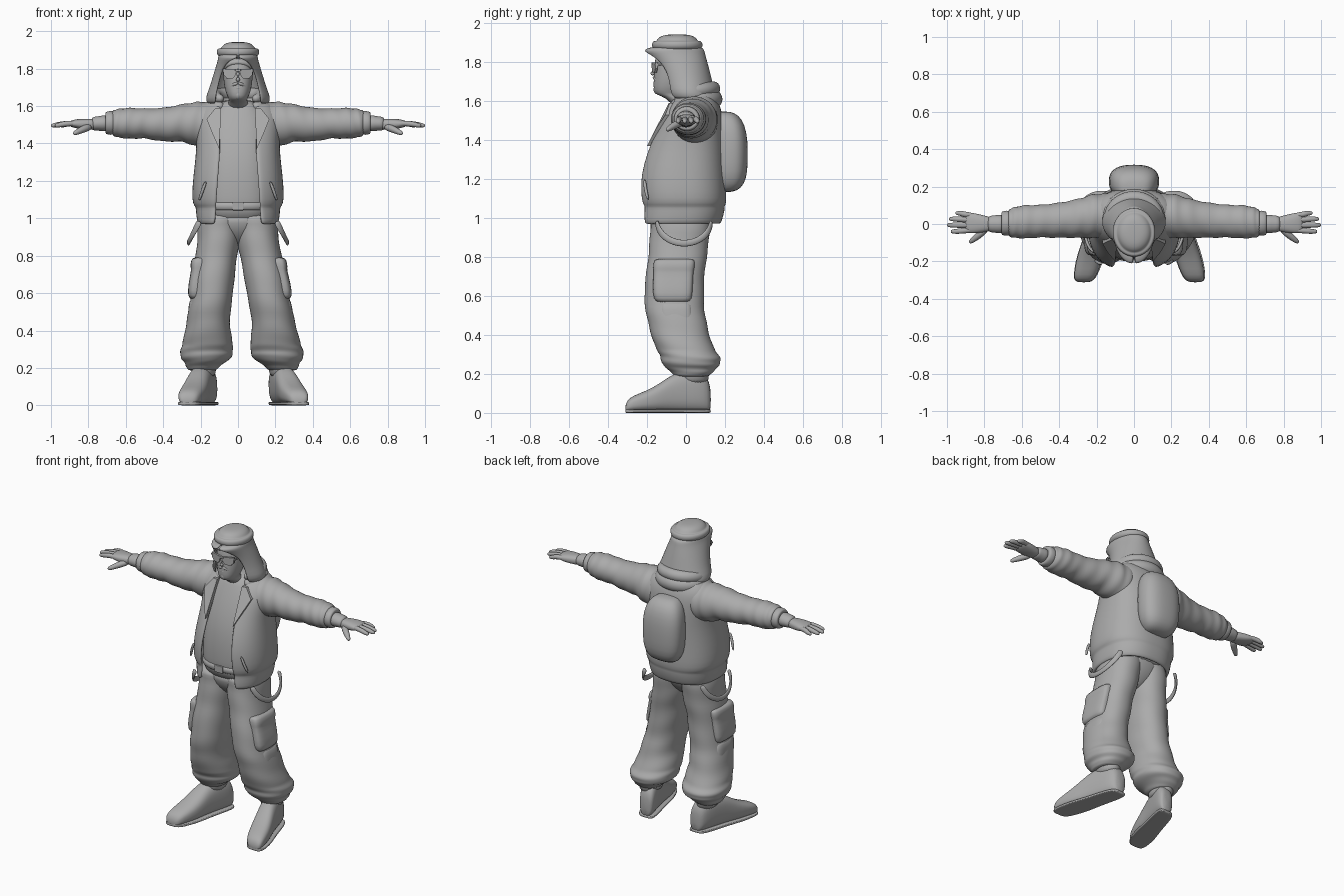
import bpy, bmesh, math
from mathutils import Vector

grey = bpy.data.materials.new("plain_grey")
grey.diffuse_color = (0.41, 0.41, 0.41, 1)


def finish(name, bm, sub=1, solid=0.0, closed=True):
    if closed:
        bmesh.ops.recalc_face_normals(bm, faces=bm.faces)
    me = bpy.data.meshes.new(name)
    bm.to_mesh(me)
    bm.free()
    ob = bpy.data.objects.new(name, me)
    bpy.context.collection.objects.link(ob)
    me.materials.append(grey)
    if solid:
        m = ob.modifiers.new("thickness", 'SOLIDIFY')
        m.thickness, m.offset = solid, -1
    if sub:
        m = ob.modifiers.new("smooth", 'SUBSURF')
        m.levels = m.render_levels = sub
        me.shade_smooth()
    return ob


def skin(name, rings, both=False, lean=0.0, is_open=False, solid=0.0, sub=1):
    """Join rings of points; optionally repeat on the other side and lean sideways."""
    bm = bmesh.new()
    for s in ((1, -1) if both else (1,)):
        vs = [[bm.verts.new((s * p[0] + lean * (1 - p[2] / 0.9), p[1], p[2])) for p in r]
              for r in rings]
        n = len(rings[0])
        for a, b in zip(vs, vs[1:]):
            for j in range(n - 1 if is_open else n):
                k = (j + 1) % n
                bm.faces.new((a[j], a[k], b[k], b[j]))
        if not is_open:
            bm.faces.new(vs[0][::-1])
            bm.faces.new(vs[-1])
    return finish(name, bm, sub, solid, not is_open)


def refine(rows, k):
    out = []
    for a, b in zip(rows, rows[1:]):
        out += [[u + (v - u) * i / k for u, v in zip(a, b)] for i in range(k)]
    return out + [list(rows[-1])]


def oval(t, a, b, p):
    c, s = math.cos(t), math.sin(t)
    return (math.copysign(abs(c) ** (2 / p), c) * a, math.copysign(abs(s) ** (2 / p), s) * b)


def loft(name, rows, axis='z', p=2.0, folds=0.0, k=1, n=28, gap=False, **kw):
    """Rows: x, y, z, radius a, radius b (, half opening angle at the front)."""
    rings = []
    for i, r in enumerate(refine(rows, k)):
        g = r[5] if gap else 0
        pts = []
        for j in range(n):
            t = 2 * math.pi * j / n
            if gap:
                t = -math.pi / 2 + g + (2 * math.pi - 2 * g) * j / (n - 1)
            f = 1 + folds * math.sin(2.1 * i + 2 * math.sin(t + 0.5))
            u, v = oval(t, r[3] * f, r[4] * f, p)
            d = {'z': (u, v, 0), 'x': (0, u, v), 'y': (u, 0, v)}[axis]
            pts.append((r[0] + d[0], r[1] + d[1], r[2] + d[2]))
        rings.append(pts)
    return skin(name, rings, is_open=gap, **kw)


def tube(name, path, n=10, flat=1.0, **kw):
    """Path points: x, y, z, radius."""
    P = [Vector(q[:3]) for q in path]
    rings = []
    for i, q in enumerate(path):
        t = (P[min(i + 1, len(P) - 1)] - P[max(i - 1, 0)]).normalized()
        ref = Vector((0, 0, 1)) if abs(t.z) < 0.9 else Vector((0, 1, 0))
        u = t.cross(ref).normalized()
        v = u.cross(t)
        rings.append([P[i] + q[3] * (flat * u * math.cos(a) + v * math.sin(a))
                      for a in (2 * math.pi * j / n for j in range(n))])
    return skin(name, rings, **kw)


def box(name, c, size, both=False, bevel=0.01):
    bm = bmesh.new()
    for s in ((1, -1) if both else (1,)):
        r = bmesh.ops.create_cube(bm, size=1)
        for v in r['verts']:
            v.co = Vector([v.co[i] * size[i] + c[i] for i in range(3)])
            v.co.x *= s
    ob = finish(name, bm, 0)
    m = ob.modifiers.new("round", 'BEVEL')
    m.width, m.segments = bevel, 2
    return ob


# Torso: shirt, belt, open jacket
loft("shirt", [(0, -.02, .97, .17, .15), (0, -.02, 1.03, .19, .178), (0, -.02, 1.2, .19, .178),
               (0, -.005, 1.35, .18, .175), (0, .02, 1.5, .18, .145), (0, .025, 1.58, .14, .11),
               (0, .02, 1.64, .08, .08)], p=2.5)
loft("belt", [(0, -.02, 1.04, .185, .172), (0, -.02, 1.045, .195, .182), (0, -.02, 1.085, .195, .183),
              (0, -.02, 1.09, .185, .172)], p=2.5)
box("belt_buckle", (0, -.199, 1.065), (.06, .014, .045), bevel=.004)
jacket = [(-.034, .967, .212, .208, .135), (-.03, .985, .22, .215, .13), (-.02, 1.045, .226, .22, .125),
          (-.02, 1.06, .226, .217, .124), (-.02, 1.075, .242, .227, .123), (-.022, 1.13, .246, .23, .12),
          (-.024, 1.22, .24, .227, .113), (-.008, 1.34, .225, .207, .103), (.01, 1.42, .222, .188, .1),
          (.025, 1.5, .232, .165, .1), (.037, 1.56, .228, .145, .1), (.045, 1.605, .2, .115, .1),
          (.05, 1.64, .14, .085, .09)]
loft("jacket_body", [(0, y, z, a, b, math.asin((gp / a) ** 1.25)) for y, z, a, b, gp in jacket],
     p=2.4, gap=True, n=40, solid=.02)

# Jacket lapels
bm = bmesh.new()
lapel = [(.09, -.075, 1.59), (.12, -.07, 1.59), (.168, -.092, 1.53), (.14, -.14, 1.46), (.1, -.186, 1.37)]
for s in (1, -1):
    front = [bm.verts.new((s * x, y - .014, z)) for x, y, z in lapel]
    back = [bm.verts.new((s * x, y + .02, z)) for x, y, z in lapel]
    bm.faces.new(front)
    bm.faces.new(back[::-1])
    for i in range(5):
        k = (i + 1) % 5
        bm.faces.new((front[i], back[i], back[k], front[k]))
finish("jacket_lapels", bm, 0)
tube("jacket_pocket_welts", [(.17, -.212, 1.2, .008), (.19, -.21, 1.15, .009), (.21, -.193, 1.09, .008)],
     both=True)

# Sleeves with folds and cuffs
loft("sleeves", [(.08, .045, 1.5, .10, .115), (.15, .045, 1.5, .118, .125), (.22, .042, 1.503, .118, .12),
                 (.3, .03, 1.51, .104, .1), (.4, .02, 1.5, .094, .09), (.5, .015, 1.507, .087, .08),
                 (.58, .012, 1.508, .09, .083), (.64, .008, 1.508, .083, .077), (.675, .005, 1.51, .07, .066)],
     axis='x', folds=.045, k=3, both=True)
loft("sleeve_cuffs", [(.65, .005, 1.51, .055, .05), (.665, .005, 1.51, .068, .066), (.7, .004, 1.51, .067, .063),
                      (.712, .004, 1.51, .058, .054), (.705, .004, 1.51, .04, .04)], axis='x', both=True)
loft("shirt_cuffs", [(.69, 0, 1.508, .046, .04), (.72, 0, 1.508, .05, .044), (.745, 0, 1.507, .046, .038),
                     (.77, 0, 1.506, .046, .038), (.785, 0, 1.505, .03, .028)], axis='x', both=True)

# Hands
loft("palms", [(.75, 0, 1.503, .034, .028), (.79, 0, 1.502, .042, .03), (.84, .003, 1.504, .053, .029),
               (.88, .006, 1.506, .056, .021), (.905, .006, 1.506, .048, .013)], axis='x', p=2.4, both=True)
for nm, y0, y1, tip in (("little", .046, .058, .955), ("ring", .021, .027, .99),
                        ("middle", -.006, -.006, 1.0), ("index", -.032, -.04, .98)):
    tube(nm + "_fingers", [(.85, y0, 1.507, .014), (.91, y0 * .6 + y1 * .4, 1.508, .0165),
                           (tip - .03, y1, 1.5, .0145), (tip - .006, y1, 1.495, .011),
                           (tip, y1, 1.494, .005)], both=True)
tube("thumbs", [(.785, -.018, 1.492, .02), (.82, -.052, 1.48, .021), (.85, -.076, 1.466, .017),
                (.872, -.094, 1.455, .013), (.88, -.1, 1.451, .006)], both=True)

# Trousers with gathered hems
LEAN = .03
loft("trouser_legs", [(.215, .03, .185, .07, .08), (.213, .03, .2, .086, .1), (.205, .03, .222, .1, .122),
                      (.193, .026, .245, .13, .146), (.19, .026, .275, .143, .156), (.186, .012, .305, .139, .15),
                      (.18, -.01, .34, .134, .15), (.178, -.035, .42, .118, .15), (.163, -.057, .52, .113, .152),
                      (.145, -.062, .62, .112, .154), (.13, -.052, .74, .112, .15), (.109, -.037, .85, .112, .152),
                      (.1, -.03, .95, .115, .154), (.09, -.028, 1.03, .11, .152)],
     p=2.2, folds=.026, k=2, both=True, lean=LEAN)
loft("trouser_seat", [(0, -.02, .84, .03, .05), (0, -.023, .875, .09, .09), (0, -.026, .92, .16, .13),
                      (0, -.028, .97, .19, .15), (0, -.026, 1.045, .192, .165)], p=2.2)

# Soft cargo pockets and hip straps
loft("cargo_pockets", [(.225, -.065, .565, .035, .08), (.228, -.068, .58, .053, .1), (.224, -.068, .65, .05, .103),
                       (.212, -.064, .73, .042, .102), (.208, -.063, .738, .053, .107),
                       (.205, -.06, .78, .05, .106), (.2, -.058, .792, .04, .1)], p=3.6, both=True, lean=LEAN)
loft("lower_pockets", [(.235, -.045, .4, .03, .06), (.24, -.045, .42, .045, .08), (.235, -.05, .5, .045, .085),
                       (.228, -.055, .56, .045, .085), (.222, -.055, .575, .03, .07)], p=3.2, both=True, lean=LEAN)
tube("hip_straps", [(.205 + .06 * math.sin(a), -.01 - .14 * math.cos(a), .985 - .115 * math.sin(a), .018)
                    for a in (math.pi * i / 14 for i in range(15))], flat=.5, both=True)

# Boots: upper, sole, ankle
foot = [(-.312, .025, .026), (-.304, .046, .055), (-.28, .06, .08), (-.2, .07, .108), (-.13, .067, .148),
        (-.075, .062, .19), (0, .06, .215), (.07, .058, .21), (.11, .05, .18), (.128, .034, .12)]
loft("boots", [(.215 - .27 * y, y, .006 + h / 2, w, h / 2) for y, w, h in foot], axis='y', p=2.6,
     both=True, lean=LEAN)
loft("boot_soles", [(.215 - .27 * y, y, .0095, w * 1.06, .0095) for y, w, h in foot], axis='y', p=5,
     both=True, lean=LEAN)
loft("ankles", [(.205, .03, .14, .06, .085), (.208, .03, .2, .068, .09), (.21, .03, .27, .075, .09)],
     both=True, lean=LEAN)

# Backpack
loft("backpack", [(0, .205, 1.132, .06, .03), (0, .222, 1.15, .095, .06), (0, .226, 1.2, .125, .085),
                  (0, .228, 1.28, .136, .09), (0, .228, 1.4, .136, .09), (0, .22, 1.48, .123, .082),
                  (0, .205, 1.53, .09, .065), (0, .19, 1.548, .055, .035)], p=2.5)

# Head and face
loft("head", [(0, .0, 1.56, .06, .06), (0, -.03, 1.62, .055, .07), (0, -.09, 1.632, .045, .066),
              (0, -.085, 1.655, .06, .082), (0, -.075, 1.7, .073, .092), (0, -.07, 1.76, .08, .092),
              (0, -.065, 1.82, .082, .095), (0, -.06, 1.87, .07, .085)], p=2.2)
tube("nose", [(0, -.155, 1.782, .008), (0, -.168, 1.765, .010), (0, -.178, 1.747, .014), (0, -.164, 1.733, .011)])
tube("moustache", [(0, -.166, 1.722, .010), (.025, -.158, 1.717, .009), (.045, -.14, 1.698, .006)], both=True)
tube("lower_lip", [(-.022, -.156, 1.695, .005), (0, -.164, 1.695, .007), (.022, -.156, 1.695, .005)])
tube("chin_beard", [(0, -.15, 1.68, .018), (0, -.148, 1.655, .022), (0, -.141, 1.635, .014)])
tube("hairline", [(-.08, -.1, 1.79, .012), (-.065, -.13, 1.825, .016), (0, -.152, 1.842, .018),
                  (.065, -.13, 1.825, .016), (.08, -.1, 1.79, .012)])

# Sunglasses
bm = bmesh.new()
for s in (1, -1):
    vs = [[bm.verts.new((s * x, y + .28 * x + d, z)) for x, y, z in
           ((.006, -.179, 1.797), (.08, -.179, 1.8), (.078, -.179, 1.768), (.06, -.179, 1.748),
            (.026, -.179, 1.748), (.012, -.179, 1.768))] for d in (0, .012)]
    bm.faces.new(vs[0])
    bm.faces.new(vs[1][::-1])
    for i in range(6):
        k = (i + 1) % 6
        bm.faces.new((vs[0][i], vs[1][i], vs[1][k], vs[0][k]))
finish("sunglass_lenses", bm, 0)
box("sunglass_bridge", (0, -.172, 1.791), (.03, .012, .012), bevel=.003)
box("sunglass_arms", (.083, -.105, 1.787), (.006, .11, .01), True, .002)

# Hood open at the face, with a peak, and round crown
loft("hood", [(0, .025, 1.61, .165, .13, .85), (0, .012, 1.645, .175, .137, .8), (0, .003, 1.69, .155, .135, .85),
              (0, -.012, 1.75, .137, .135, .85), (0, -.03, 1.8, .122, .14, .75), (0, -.05, 1.835, .112, .15, .52),
              (0, -.062, 1.856, .107, .158, .14), (0, -.06, 1.87, .104, .15, .03), (0, -.045, 1.88, .095, .115, .03)],
     gap=True, n=36, solid=.014)
loft("crown", [(0, -.045, 1.85, .088, .108), (0, -.045, 1.866, .1, .118), (0, -.045, 1.876, .115, .131),
               (0, -.045, 1.898, .115, .131), (0, -.045, 1.91, .106, .122), (0, -.045, 1.906, .092, .108),
               (0, -.045, 1.92, .087, .102), (0, -.045, 1.937, .066, .08), (0, -.045, 1.943, .03, .036)])

# Rolled collar around the neck, open in front
for nm, rx, ry, z, r, d in (("lower_collar", .125, .11, 1.6, .05, .02), ("upper_collar", .125, .11, 1.65, .038, .03)):
    path = []
    for i in range(21):
        a = math.radians(-50 + 280 * i / 20)
        end = min(i, 20 - i, 3) / 3
        path.append((rx * math.cos(a), .03 + ry * math.sin(a), z + d * math.sin(a) * .5, r * (.45 + .55 * end)))
    tube(nm, path, n=14)
